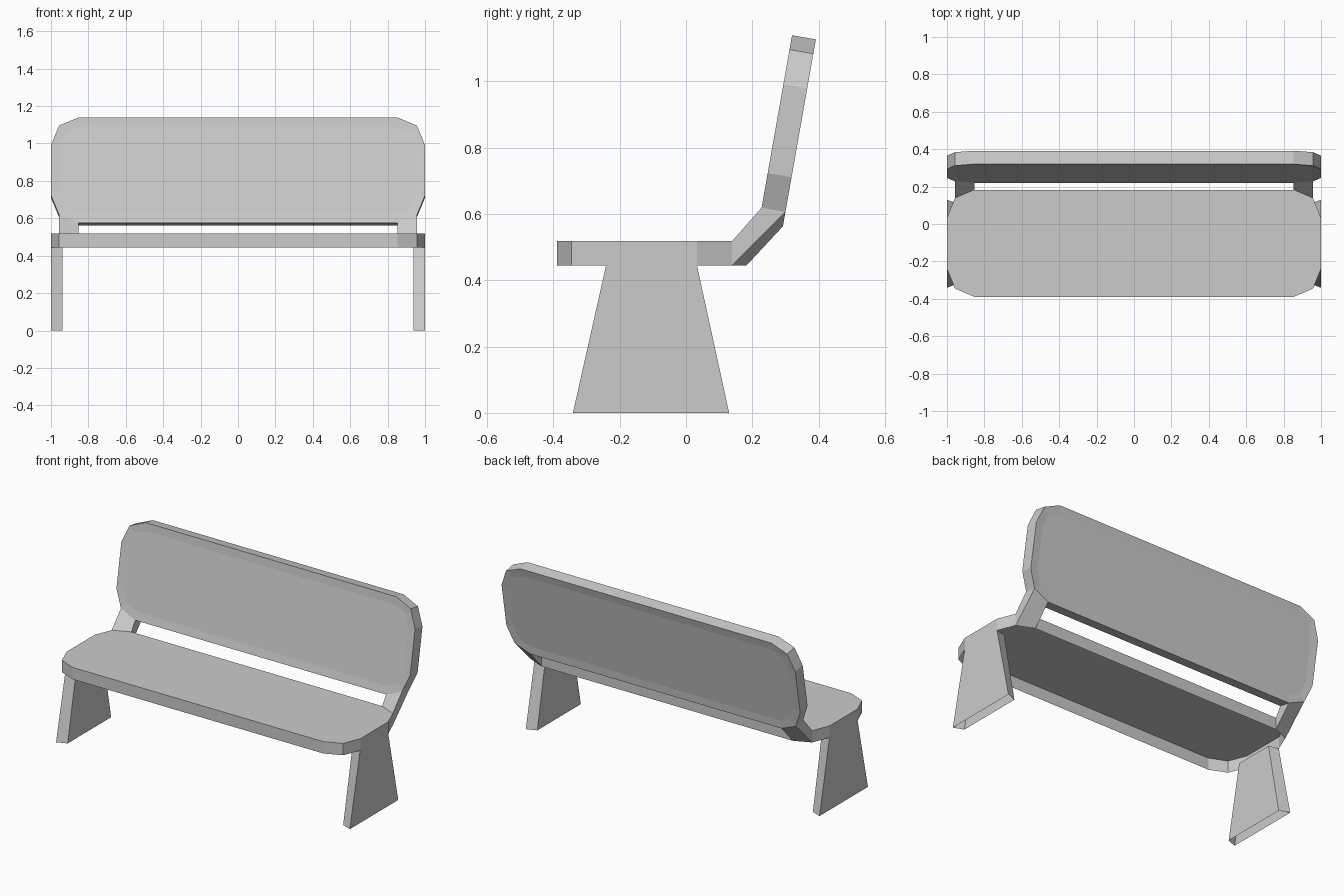
import bpy, bmesh
from math import radians
from mathutils import Matrix, Vector

if "Cube" in bpy.data.objects:
    bpy.data.objects.remove(bpy.data.objects["Cube"])

THICK = 0.073
# Quarter outline of a chamfered panel, shared by seat and backrest
CORNER = [(0.854, 0.286), (0.957, 0.242), (1.0, 0.136)]

SEAT_FRAME = Matrix.Translation((0, -0.103, 0.518))
BACK_FRAME = Matrix.Translation((0, 0.270, 0.857)) @ Matrix.Rotation(radians(80), 4, 'X')


def loft(name, ring_a, ring_b, cap_a=False, cap_b=False, skip=(), recess=0.0):
    """Shell between two matching rings, with optional end caps and open sides."""
    bm = bmesh.new()
    a = [bm.verts.new(p) for p in ring_a]
    b = [bm.verts.new(p) for p in ring_b]
    caps = []
    if cap_a:
        caps.append(bm.faces.new(a))
    if cap_b:
        caps.append(bm.faces.new(b[::-1]))
    n = len(a)
    for i in range(n):
        j = (i + 1) % n
        if i not in skip:
            bm.faces.new((a[j], a[i], b[i], b[j]))
    bmesh.ops.recalc_face_normals(bm, faces=bm.faces)
    if recess:
        bmesh.ops.inset_individual(bm, faces=caps, thickness=0.05, depth=-recess)
    mesh = bpy.data.meshes.new(name)
    bm.to_mesh(mesh)
    bm.free()
    bpy.context.collection.objects.link(bpy.data.objects.new(name, mesh))


def panel(name, frame, **options):
    right = CORNER + [(x, -y) for x, y in reversed(CORNER)]
    outline = right + [(-x, y) for x, y in reversed(right)]
    loft(name,
         [frame @ Vector((x, y, 0)) for x, y in outline],
         [frame @ Vector((x, y, -THICK)) for x, y in outline], **options)


# Seat shell, open underneath and where the brackets join its rear chamfers
panel("seat", SEAT_FRAME, cap_a=True, skip=(0, 10))
# Tilted, slightly dished backrest, open where the brackets join below
panel("backrest", BACK_FRAME, cap_a=True, cap_b=True, skip=(4, 6), recess=0.004)

for side, s in (("left", -1), ("right", 1)):
    # Bracket joining the seat's rear chamfer to the backrest's lower chamfer
    rings = []
    for frame, v in ((SEAT_FRAME, 1), (BACK_FRAME, -1)):
        (x0, y0), (x1, y1) = CORNER[:2]
        pts = [(x0, y0, 0), (x1, y1, 0), (x1, y1, -THICK), (x0, y0, -THICK)]
        rings.append([frame @ Vector((s * x, v * y, z)) for x, y, z in pts])
    loft(side + "_back_bracket", *rings)

    # Flared hollow leg, open at the foot, narrower on its inner face
    top = [(1.0, -0.241), (1.0, 0.033), (0.938, 0.020), (0.938, -0.228)]
    foot = [(1.0, -0.341), (1.0, 0.13), (0.938, 0.106), (0.938, -0.317)]
    loft(side + "_leg",
         [(s * x, y, 0.518 - THICK) for x, y in top],
         [(s * x, y, 0.0) for x, y in foot])
